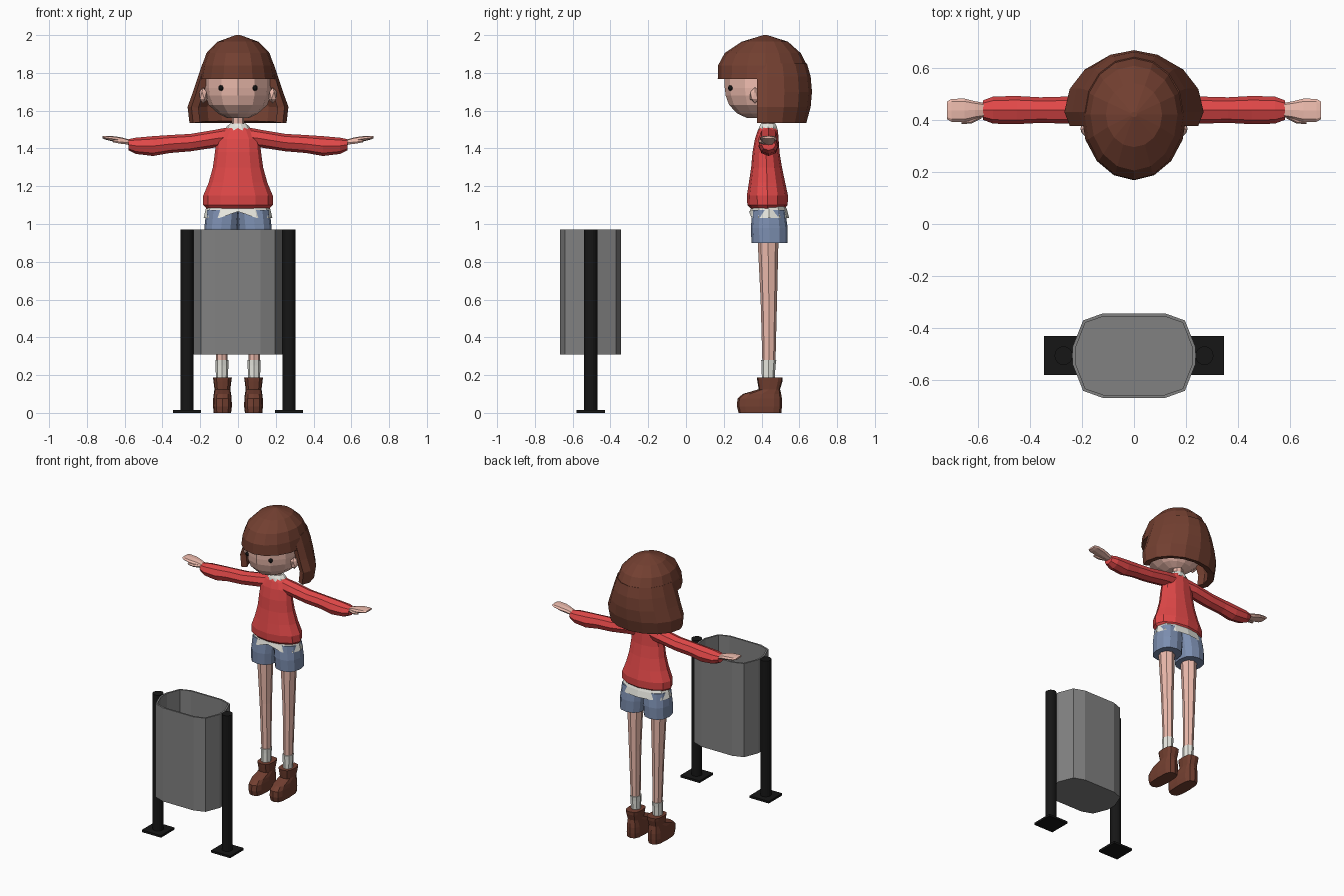
import bpy, bmesh
from math import sin, cos, pi, copysign
from mathutils import Matrix, Vector

if "Cube" in bpy.data.objects:
    bpy.data.objects.remove(bpy.data.objects["Cube"])


def material(name, r, g, b):
    m = bpy.data.materials.new(name)
    m.diffuse_color = (r, g, b, 1)
    m.use_nodes = True
    m.node_tree.nodes["Principled BSDF"].inputs["Base Color"].default_value = m.diffuse_color
    return m


RED = material("red_wool", .75, .065, .065)
BROWN = material("brown", .17, .05, .03)
SKIN = material("skin", .85, .5, .42)
DENIM = material("denim", .2, .27, .43)
WHITE = material("white_cloth", .8, .8, .74)
BLACK = material("black", .008, .008, .008)
STEEL = material("grey_steel", .22, .22, .22)


def finish(name, bm, mat, mirror=False, thick=0):
    bmesh.ops.recalc_face_normals(bm, faces=bm.faces)
    me = bpy.data.meshes.new(name)
    bm.to_mesh(me)
    bm.free()
    ob = bpy.data.objects.new(name, me)
    bpy.context.collection.objects.link(ob)
    me.materials.append(mat)
    if thick:
        s = ob.modifiers.new("thickness", 'SOLIDIFY')
        s.thickness, s.offset = thick, -1
    if mirror:
        ob.modifiers.new("mirror", 'MIRROR')
    return ob


def loft(rings, n=12, axis='z', mid=None, power=1, bottom=True, top=True, span=None):
    """Rings are (position, centre, half width, low edge, high edge)."""
    bm = bmesh.new()
    ks = list(range(*span)) if span else list(range(n))
    rows = []
    for t, c, r, lo, hi in rings:
        m = (lo + hi) / 2 if mid is None else mid
        row = []
        for k in ks:
            cx, sy = (copysign(abs(f) ** power, f) for f in
                      (cos(2 * pi * k / n), sin(2 * pi * k / n)))
            u = c + r * cx
            v = m + sy * ((hi - m) if sy > 0 else (m - lo))
            row.append(bm.verts.new((u, v, t) if axis == 'z' else (t, u, v)))
        rows.append(row)
    m = len(ks)
    for a, b in zip(rows, rows[1:]):
        for i in range(m - 1 if span else m):
            j = (i + 1) % m
            bm.faces.new((a[i], a[j], b[j], b[i]))
    if bottom:
        bm.faces.new(rows[0])
    if top:
        bm.faces.new(rows[-1])
    return bm


def ball(name, loc, size, mat, detail=2):
    bm = bmesh.new()
    bmesh.ops.create_icosphere(bm, subdivisions=detail, radius=1, matrix=Matrix.LocRotScale(
        Vector(loc), None, Vector(size)))
    return finish(name, bm, mat, mirror=True)


# Litter bin: hollow twelve-sided body
BY = -.505
quarter = [(.235, .035), (.195, .135), (.12, .162)]
outline = (quarter + [(-x, y) for x, y in quarter[::-1]]
           + [(-x, -y) for x, y in quarter] + [(x, -y) for x, y in quarter[::-1]])
bm = bmesh.new()
low, high = ([bm.verts.new((x, BY + y, z)) for x, y in outline] for z in (.31, .97))
for i in range(12):
    j = (i + 1) % 12
    bm.faces.new((low[i], low[j], high[j], high[i]))
base = bm.faces.new(low)
body = finish("bin_body", bm, STEEL)
# An open shell needs its normals outward before it is thickened
if body.data.polygons[-1].normal.z > 0:
    body.data.flip_normals()
s = body.modifiers.new("thickness", 'SOLIDIFY')
s.thickness, s.offset = .012, -1

# Bin posts and foot plates
bm = loft([(.01, .27, .035, BY - .036, BY + .036), (.972, .27, .035, BY - .036, BY + .036)], 16)
finish("bin_post", bm, BLACK, mirror=True)
bm = bmesh.new()
bmesh.ops.create_cube(bm, size=1, matrix=Matrix.LocRotScale(
    Vector((.27, BY, .0075)), None, Vector((.15, .15, .015))))
finish("bin_foot_plate", bm, BLACK, mirror=True)

# Boots, socks and legs
boot = [(0, .0825, .046, .278, .505), (.035, .0825, .05, .27, .508),
        (.075, .0825, .049, .272, .508), (.1, .0825, .046, .3, .504),
        (.125, .0825, .042, .385, .498), (.165, .0825, .047, .378, .51),
        (.187, .0825, .05, .375, .512)]
finish("boot", loft(boot, 12, power=.65), BROWN, mirror=True)
finish("sock", loft([(.16, .085, .031, .402, .468), (.25, .085, .034, .4, .474),
                     (.28, .085, .035, .398, .478)], 8), WHITE, mirror=True)
finish("leg", loft([(.24, .085, .03, .405, .473), (.6, .09, .038, .395, .482),
                    (.94, .092, .052, .378, .49)], 8), SKIN, mirror=True)

# Shorts
shorts = [(.9, .093, .086, .347, .537), (.98, .089, .089, .343, .538), (1.075, .08, .088, .352, .525)]
finish("shorts_leg", loft(shorts, 12, power=.85), DENIM, mirror=True)

# Shirt hem with a small notch at the front
bm = loft([(1.032, 0, .182, .334, .546), (1.075, 0, .172, .342, .535), (1.11, 0, .16, .35, .52)],
          12, bottom=False, power=.9)
bm.verts.ensure_lookup_table()
bm.verts[9].co.z = 1.066
finish("shirt_hem", bm, WHITE)

# Jumper body and sleeves
torso = [(1.08, 0, .165, .345, .518), (1.1, 0, .184, .325, .538), (1.15, 0, .184, .322, .54),
         (1.22, 0, .155, .333, .525), (1.3, 0, .133, .345, .508), (1.38, 0, .122, .352, .495),
         (1.45, 0, .115, .365, .49), (1.495, 0, .085, .38, .487), (1.515, 0, .055, .39, .48)]
finish("jumper_body", loft(torso, 12), RED)
sleeve = [(.05, .437, .048, 1.41, 1.512), (.12, .437, .054, 1.405, 1.499),
          (.25, .437, .052, 1.385, 1.477), (.36, .437, .049, 1.376, 1.471),
          (.45, .437, .054, 1.36, 1.465), (.54, .437, .052, 1.371, 1.457),
          (.58, .437, .037, 1.39, 1.449)]
finish("sleeve", loft(sleeve, 8, axis='x'), RED, mirror=True)

# Hands with thumbs
hand = [(.56, .437, .025, 1.415, 1.442), (.61, .437, .034, 1.425, 1.457),
        (.65, .436, .045, 1.434, 1.464), (.7, .436, .044, 1.446, 1.467),
        (.717, .436, .034, 1.453, 1.465)]
finish("hand", loft(hand, 8, axis='x', power=.8), SKIN, mirror=True)
thumb = [(.585, .417, .012, 1.42, 1.442), (.625, .398, .013, 1.424, 1.445), (.662, .392, .008, 1.432, 1.446)]
finish("thumb", loft(thumb, 6, axis='x'), SKIN, mirror=True)

# Neck and shirt collar
finish("neck", loft([(1.48, 0, .033, .4, .468), (1.62, 0, .033, .4, .468)], 8), SKIN)
finish("shirt_collar", loft([(1.49, 0, .08, .38, .49), (1.515, 0, .06, .386, .483),
                             (1.532, 0, .042, .395, .474)], 10), WHITE)

# Head, ears and eyes
head = [(1.56, 0, .055, .325, .46), (1.585, 0, .105, .272, .5), (1.63, 0, .155, .228, .54),
        (1.68, 0, .174, .21, .57), (1.72, 0, .178, .205, .58), (1.77, 0, .176, .203, .58),
        (1.85, 0, .15, .23, .56)]
finish("head", loft(head, 12, mid=.42), SKIN)
ball("ear", (.184, .365, 1.68), (.024, .03, .043), SKIN, 1)
ball("eye", (.09, .236, 1.72), (.014, .014, .015), BLACK)

# Hair: cap with a fringe, and a bob wrapping the back and sides
cap = [(1.768, 0, .202, .168, .645), (1.84, 0, .19, .17, .64), (1.905, 0, .167, .205, .607),
       (1.965, 0, .108, .295, .54), (2.0, 0, .012, .41, .43)]
finish("hair_cap", loft(cap, 16, mid=.42), BROWN)
bob = [(1.535, 0, .257, .29, .637), (1.62, 0, .267, .29, .66), (1.7, 0, .238, .29, .667),
       (1.78, 0, .212, .29, .66), (1.85, 0, .188, .29, .64)]
bm = loft(bob, 16, mid=.43, bottom=False, top=False, span=(-1, 10))
hair = finish("hair_bob", bm, BROWN)
# Face the shell outward, then thicken it inward
if any(p.normal.y < -.05 and p.center.y > .6 for p in hair.data.polygons):
    hair.data.flip_normals()
s = hair.modifiers.new("thickness", 'SOLIDIFY')
s.thickness, s.offset = .04, -1
